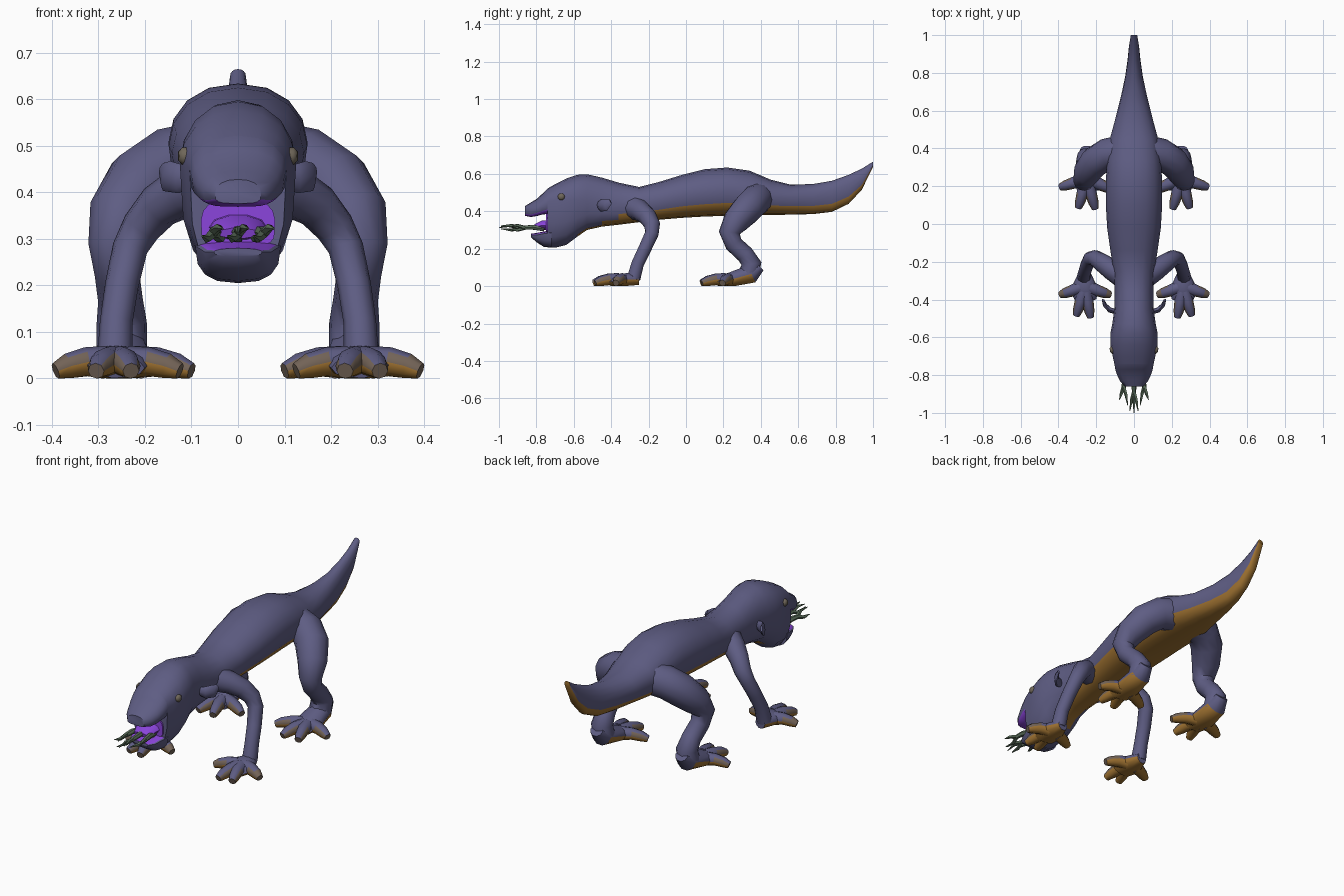
import bpy, bmesh, math
from mathutils import Vector

cube = bpy.data.objects.get("Cube")
if cube:
    bpy.data.objects.remove(cube)


def material(name, rgb):
    m = bpy.data.materials.new(name)
    m.use_nodes = True
    m.diffuse_color = (*rgb, 1)
    m.node_tree.nodes["Principled BSDF"].inputs["Base Color"].default_value = (*rgb, 1)
    return m


SKIN = material("slate_skin", (0.112, 0.109, 0.228))
BELLY = material("ochre_belly", (0.34, 0.165, 0.03))
CLAW = material("dusky_claw", (0.17, 0.125, 0.095))
MOUTH = material("purple_mouth", (0.26, 0.06, 0.72))
TONGUE = material("green_tongue", (0.11, 0.165, 0.11))
EYE = material("tan_eye", (0.16, 0.135, 0.1))


def loft(name, rings, mats, rule=None, ground=False):
    """Skin a list of rings, cap both ends, colour faces by a rule."""
    bm = bmesh.new()
    rows = []
    for ring in rings:
        rows.append([bm.verts.new((p.x, p.y, max(p.z, 0) if ground else p.z)) for p in ring])
    n = len(rows[0])
    for a, b in zip(rows, rows[1:]):
        for i in range(n):
            j = (i + 1) % n
            bm.faces.new((a[i], a[j], b[j], b[i]))
    bm.faces.new(rows[0])
    bm.faces.new(rows[-1])
    bmesh.ops.recalc_face_normals(bm, faces=bm.faces)
    bm.normal_update()
    for f in bm.faces:
        if rule:
            f.material_index = rule(f.calc_center_median(), f.normal)
    mesh = bpy.data.meshes.new(name)
    bm.to_mesh(mesh)
    bm.free()
    for m in mats:
        mesh.materials.append(m)
    obj = bpy.data.objects.new(name, mesh)
    bpy.context.collection.objects.link(obj)
    bpy.ops.object.select_all(action="DESELECT")
    obj.select_set(True)
    bpy.context.view_layer.objects.active = obj
    bpy.ops.object.shade_smooth_by_angle(angle=math.radians(50))


def section(y, low, high, mid, w, flat=0.75, n=16):
    """Upright cross-section, widest at height mid, flattened underneath."""
    ring = []
    for i in range(n):
        a = math.tau * i / n
        c, s = math.cos(a), math.sin(a)
        if s > 0:
            x, z = abs(c) ** 0.9, mid + s * (high - mid)
        else:
            x, z = abs(c) ** flat, mid - abs(s) ** flat * (mid - low)
        ring.append(Vector((math.copysign(x, c) * w, y, z)))
    return ring


def tube(name, path, mats, rule=None, ground=False, side=1, n=10):
    """Tube through (x, y, z, half_width, half_height) stations."""
    pts = [Vector((p[0] * side, p[1], p[2])) for p in path]
    rings, u, last = [], None, None
    for i, p in enumerate(pts):
        t = (pts[min(i + 1, len(pts) - 1)] - pts[max(i - 1, 0)]).normalized()
        if u is None:
            u = t.cross(Vector((0, 0, 1))).normalized()
        else:
            u = last.rotation_difference(t) @ u
        v, last = u.cross(t), t
        rw, rh = path[i][3], path[i][-1]
        rings.append([p + u * rw * math.cos(math.tau * k / n) + v * rh * math.sin(math.tau * k / n)
                      for k in range(n)])
    loft(name, rings, mats, rule, ground)


# Body from mouth corner to tail tip: y, low, high, widest height, half width
BODY = [
    (-0.74, .206, .522, .45, .104), (-0.70, .205, .545, .46, .113),
    (-0.64, .22, .575, .46, .125), (-0.58, .265, .595, .46, .125),
    (-0.53, .30, .598, .46, .115), (-0.45, .318, .58, .45, .104),
    (-0.36, .328, .553, .44, .102), (-0.25, .342, .53, .44, .108),
    (-0.14, .355, .558, .46, .125), (-0.02, .365, .595, .485, .142),
    (0.10, .372, .625, .50, .149), (0.22, .376, .634, .51, .149),
    (0.34, .378, .617, .50, .143), (0.45, .38, .57, .48, .128),
    (0.56, .382, .542, .47, .098), (0.68, .385, .546, .47, .068),
    (0.78, .397, .563, .48, .047), (0.87, .44, .595, .515, .034),
    (0.94, .515, .628, .565, .027), (1.0, .638, .665, .65, .017),
]


def body_rule(c, n):
    """Ochre underside band, widest under the trunk."""
    if n.y > 0.8 and c.y > 0.9:
        return 1
    if c.y < -0.57:
        return 0
    depth = 0.9 if c.y < -0.45 else 0.72 if c.y < -0.35 else 0.5
    for a, b in zip(BODY, BODY[1:]):
        if a[0] <= c.y <= b[0]:
            k = (c.y - a[0]) / (b[0] - a[0])
            low, mid = a[1] + k * (b[1] - a[1]), a[3] + k * (b[3] - a[3])
            return int(c.z < mid - depth * (mid - low))
    return 0


loft("body", [section(*s) for s in BODY], [SKIN, BELLY], body_rule)

# Open jaws with purple roof and floor
UPPER = [(-0.72, .388, .53, .452, .107), (-0.74, .386, .522, .45, .104), (-0.77, .382, .492, .43, .099),
         (-0.80, .374, .465, .415, .089), (-0.83, .369, .447, .405, .075), (-0.86, .376, .428, .40, .05)]
LOWER = [(-0.72, .205, .298, .285, .092), (-0.76, .21, .292, .28, .084),
         (-0.80, .235, .284, .272, .072), (-0.83, .262, .28, .272, .052)]
loft("upper_jaw", [section(*s, flat=.5) for s in UPPER], [SKIN, MOUTH], lambda c, n: int(n.z < -0.6))
loft("lower_jaw", [section(*s) for s in LOWER], [SKIN, MOUTH], lambda c, n: int(n.z > 0.85))
loft("mouth_lining", [section(y, .285, .395, .34, .08, .4) for y in (-.70, -.748)], [MOUTH])

# Tongue root and branching tongue
tube("tongue_root", [(0, -.72, .325, .065, .03), (0, -.77, .325, .06, .026),
                     (0, -.82, .312, .045, .012)], [MOUTH])
for i, (x, y) in enumerate([(-.055, -.87), (0, -.90), (.055, -.87)]):
    tube(f"tongue_stem_{i}", [(x * .7, -.76, .305, .014), (x * .9, -.82, .315, .014),
                              (x, y, .312, .011)], [TONGUE], n=6)
    for k in (-1, 1):
        tip = y - (.09 if i == 1 or k * x < 0 else .06)
        tube(f"tongue_fork_{i}_{k}", [(x, y + .01, .312, .011), (x + k * .012, y - .03, .312 + k * .012, .009),
                                      (x + k * .022, tip, .314 + k * .008, .002)], [TONGUE], n=5)
tube("tongue_tip", [(0, -.88, .31, .009), (0, -.95, .322, .007), (0, -1.0, .312, .002)], [TONGUE], n=5)

FRONT_LEG = [
    (.06, -.275, .42, .065), (.12, -.24, .40, .056), (.17, -.205, .37, .049),
    (.208, -.18, .325, .043), (.232, -.183, .28, .038), (.25, -.22, .20, .036),
    (.262, -.258, .12, .035), (.265, -.28, .04, .038),
]
HIND_LEG = [
    (.07, .385, .47, .085), (.145, .37, .457, .083), (.205, .33, .415, .083), (.25, .27, .35, .073),
    (.265, .232, .285, .057), (.26, .255, .225, .048), (.253, .315, .17, .048),
    (.25, .35, .12, .054), (.25, .33, .055, .055),
]
FRONT_PALM = [(.262, -.25, .035, .028, .03), (.262, -.31, .036, .057, .036),
              (.26, -.36, .032, .072, .034), (.255, -.405, .022, .055, .022)]
HIND_PALM = [(.25, .395, .105, .035, .03), (.25, .35, .065, .054, .052),
             (.25, .25, .038, .068, .042), (.245, .175, .024, .056, .024)]
FRONT_TOES = [(.392, -.375), (.305, -.485), (.23, -.495), (.125, -.375)]
HIND_TOES = [(.392, .195), (.295, .085), (.205, .08), (.1, .175)]


def foot_rule(c, n):
    return int(n.z < -0.3 and c.z < .045)


def foot(prefix, side, palm, toes, root):
    tube(prefix + "foot", palm, [SKIN, BELLY], foot_rule, True, side)
    for i, (x, y) in enumerate(toes):
        rx, ry = root[0] + (x - root[0]) * .2, root[1] + (y - root[1]) * .2
        along = [(rx + (x - rx) * t, ry + (y - ry) * t, z, r)
                 for t, z, r in ((0, .034, .036), (.4, .036, .031), (.75, .027, .027), (1, .016, .018))]
        tip = Vector((x * side, y, .015))

        def toe_rule(c, n):
            if n.z < -0.3 and (c - tip).length > .01:
                return 1
            return 2 if (c - tip).length < .085 and n.z < .75 else 0
        tube(f"{prefix}toe_{i}", along, [SKIN, BELLY, CLAW], toe_rule, True, side, 8)


for side, word in ((1, "left"), (-1, "right")):
    # Legs and splayed feet
    tube(f"{word}_front_leg", FRONT_LEG, [SKIN], side=side)
    tube(f"{word}_hind_leg", HIND_LEG, [SKIN], side=side, n=12)
    foot(f"{word}_front_", side, FRONT_PALM, FRONT_TOES, (.26, -.33))
    foot(f"{word}_hind_", side, HIND_PALM, HIND_TOES, (.25, .24))
    # Ear flap curling backwards
    tube(f"{word}_ear", [(.085, -.467, .435, .014, .018), (.128, -.455, .43, .014, .032),
                         (.153, -.43, .435, .011, .034), (.163, -.403, .452, .006, .014)],
         [SKIN], side=side, n=8)
    # Eye
    tube(f"{word}_eye", [(.10, -.665, .478, .019), (.12, -.667, .478, .019),
                         (.128, -.668, .478, .01)], [EYE], side=side)
